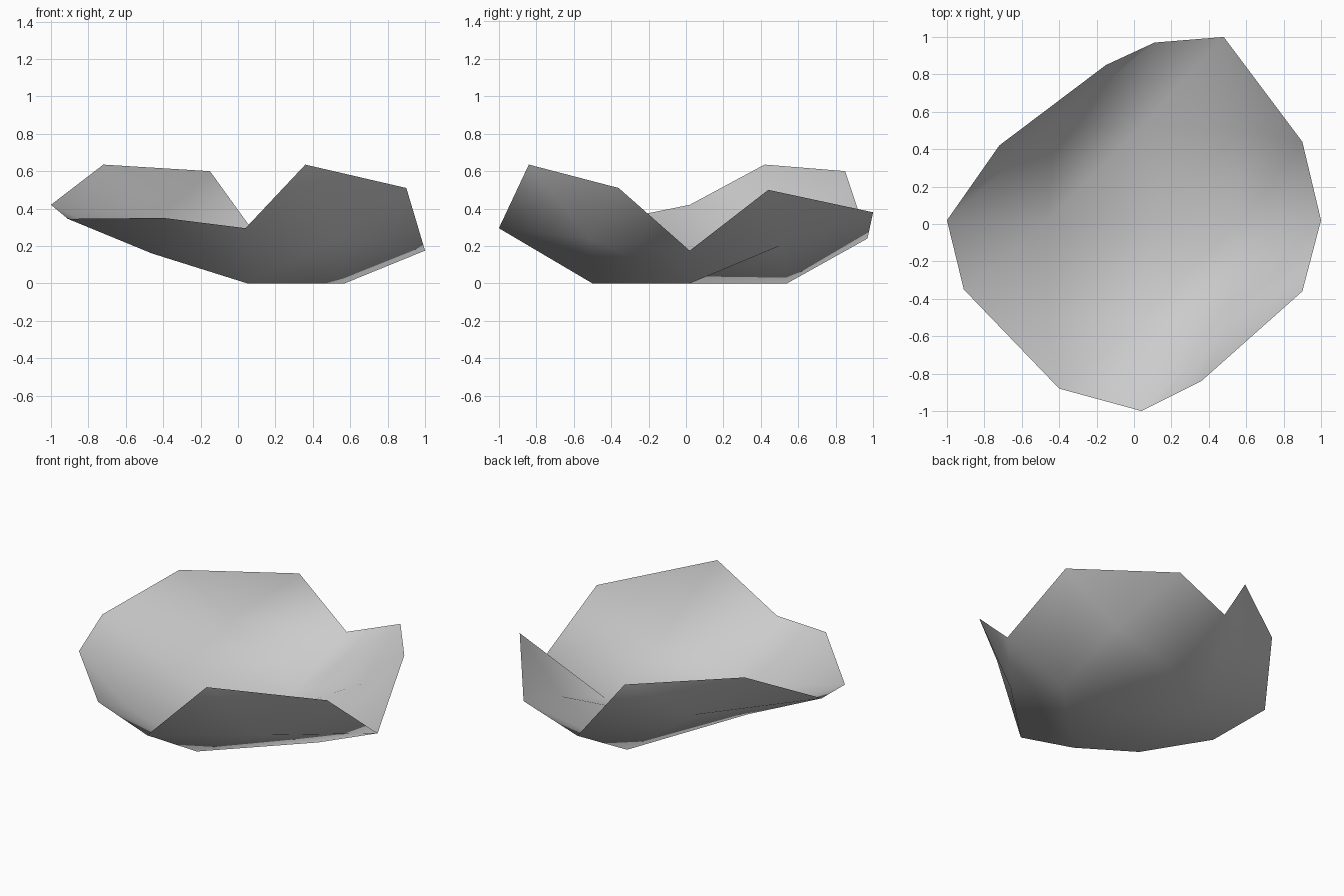
import bpy

cube = bpy.data.objects.get("Cube")
if cube:
    bpy.data.objects.remove(cube, do_unlink=True)

# One neutral colour for the whole shell
grey = bpy.data.materials.new("light_grey")
grey.use_nodes = True
colour = (0.6, 0.6, 0.6, 1)
grey.diffuse_color = colour
grey.node_tree.nodes["Principled BSDF"].inputs["Base Color"].default_value = colour

# Sheet as a grid of control points, front row first, with the four corners cut off
rows = [
    [None, (-0.4, -0.88, 0.35), (0.04, -1, 0.295), (0.36, -0.84, 0.635), None],
    [(-0.91, -0.35, 0.345), (-0.46, -0.5, 0.16), (0.05, -0.5, 0), (0.52, -0.52, 0.24), (0.9, -0.36, 0.51)],
    [(-1, 0.02, 0.42), (-0.46, 0.02, 0.17), (0.05, 0.02, 0), (0.57, 0.02, 0), (1, 0.02, 0.175)],
    [(-0.72, 0.42, 0.635), (-0.42, 0.53, 0.35), (0.05, 0.54, 0), (0.555, 0.5, 0.2), (0.9, 0.44, 0.5)],
    [None, (-0.15, 0.85, 0.6), (0.11, 0.97, 0.24), (0.48, 1, 0.38), None],
]
verts = [p for row in rows for p in row if p]
index = {p: i for i, p in enumerate(verts)}

# Split every cell along the same diagonal; the cut corners are single triangles
faces = []
for front, back in zip(rows, rows[1:]):
    for c in range(len(front) - 1):
        cell = [index[p] for p in (front[c], front[c + 1], back[c + 1], back[c]) if p]
        faces.append(cell[:3])
        if len(cell) == 4:
            faces.append([cell[0], cell[2], cell[3]])

mesh = bpy.data.meshes.new("bowl_shell")
mesh.from_pydata(verts, [], faces)
mesh.materials.append(grey)
for p in mesh.polygons:
    p.use_smooth = True
mesh.update()
shell = bpy.data.objects.new("bowl_shell", mesh)
bpy.context.collection.objects.link(shell)
